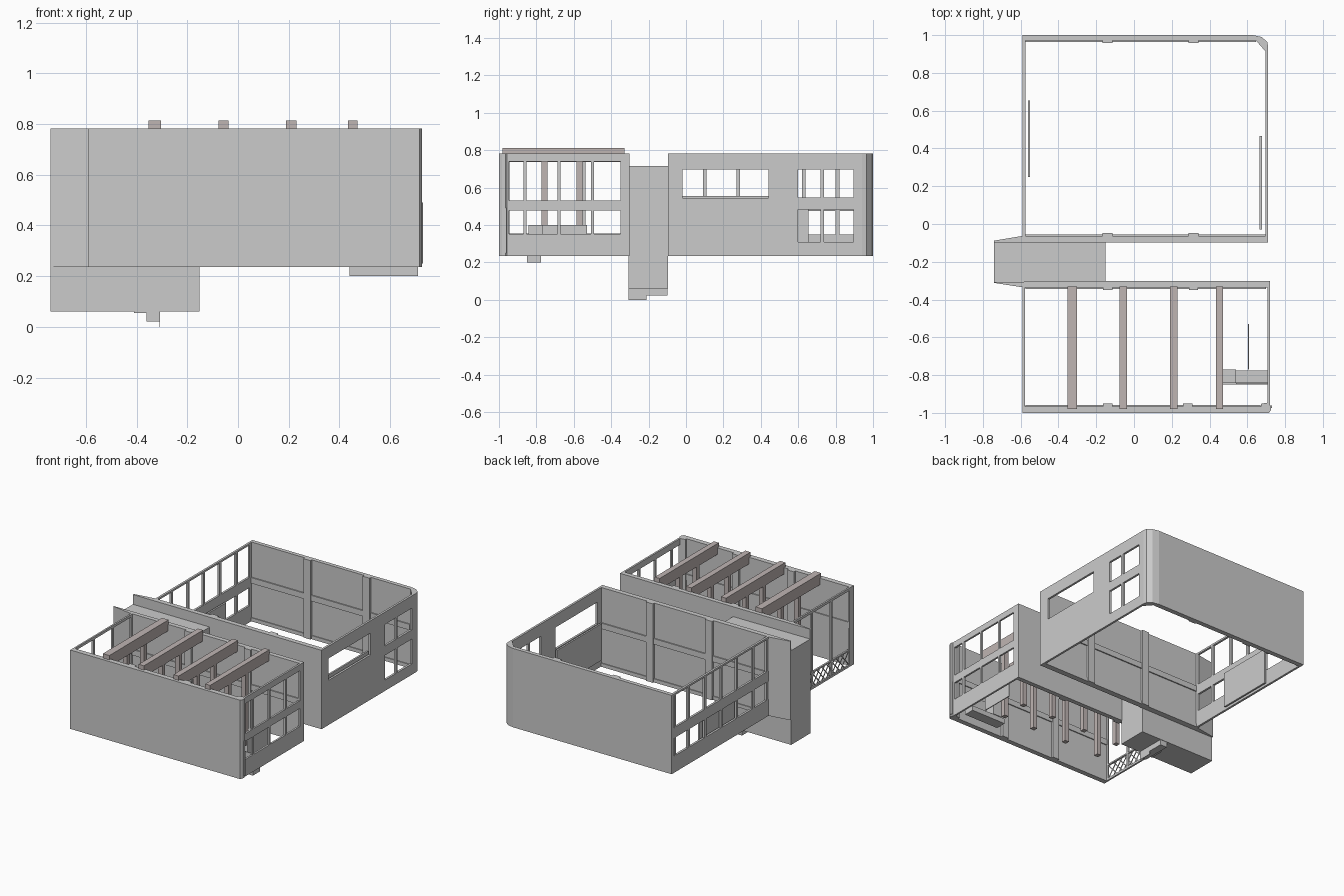
import bpy, bmesh, math
from mathutils import Matrix, Vector

Z0, Z1 = 0.235, 0.783   # bottom and top of the room walls


def finish(bm, name, color=None):
    bmesh.ops.recalc_face_normals(bm, faces=bm.faces)
    mesh = bpy.data.meshes.new(name)
    bm.to_mesh(mesh)
    bm.free()
    ob = bpy.data.objects.new(name, mesh)
    bpy.context.collection.objects.link(ob)
    if color:
        mat = bpy.data.materials.get("timber") or bpy.data.materials.new("timber")
        mat.diffuse_color = color
        mesh.materials.append(mat)
    return ob


def add_box(bm, x0, x1, y0, y1, z0, z1, angle=0):
    c = Vector(((x0 + x1) / 2, (y0 + y1) / 2, (z0 + z1) / 2))
    m = (Matrix.Translation(c) @ Matrix.Rotation(angle, 4, 'X')
         @ Matrix.Diagonal((x1 - x0, y1 - y0, z1 - z0, 1)))
    bmesh.ops.create_cube(bm, size=1, matrix=m)


def boxes(name, items, color=None):
    bm = bmesh.new()
    for it in items:
        add_box(bm, *it)
    return finish(bm, name, color)


def prism(name, pts, z0=Z0, z1=Z1):
    """Extrude a plan outline upwards."""
    bm = bmesh.new()
    face = bm.faces.new([bm.verts.new((x, y, z0)) for x, y in pts])
    ext = bmesh.ops.extrude_face_region(bm, geom=[face])
    bmesh.ops.translate(bm, vec=(0, 0, z1 - z0),
                        verts=[v for v in ext["geom"] if isinstance(v, bmesh.types.BMVert)])
    return finish(bm, name)


def side_wall(name, x0, x1, panels):
    """Wall in the y-z plane made of solid panels around the openings."""
    boxes(name, [(x0, x1, *p) for p in panels])


# --- back room -------------------------------------------------------
prism("back_room_rear_wall", [
    (-0.59, 1), (0.63, 1), (0.675, 0.99), (0.705, 0.965), (0.71, 0.94),
    (0.71, 0.90), (0.695, 0.90), (0.695, 0.915), (0.645, 0.972), (-0.59, 0.972)])
prism("back_room_front_wall", [
    (-0.74, -0.097), (0.71, -0.097), (0.71, -0.063), (-0.59, -0.063), (-0.74, -0.088)])
side_wall("back_room_right_wall", 0.695, 0.71, [
    (-0.07, -0.02, Z0, Z1), (-0.02, 0.44, Z0, 0.545), (-0.02, 0.44, 0.697, Z1),
    (0.44, 0.60, Z0, Z1), (0.60, 0.895, Z0, 0.31), (0.60, 0.895, 0.482, 0.547),
    (0.60, 0.895, 0.697, Z1), (0.718, 0.738, 0.31, 0.482), (0.718, 0.738, 0.547, 0.697),
    (0.895, 0.905, Z0, Z1)])
side_wall("back_room_left_wall", -0.59, -0.575, [
    (-0.07, 0.98, Z0, 0.35), (-0.07, 0.98, 0.475, 0.547), (-0.07, 0.98, 0.77, Z1)]
    + [(y - 0.01, y + 0.01, Z0, Z1) for y in (-0.05, 0.1, 0.28, 0.45, 0.63, 0.81, 0.96)])
boxes("back_room_pilasters", [
    (x - 0.027, x + 0.027, y, y + 0.02, Z0, Z1)
    for x in (-0.14, 0.315) for y in (-0.068, 0.957)])
boxes("back_room_ledges", [
    (-0.575, 0.645, 0.964, 0.974, 0.50, 0.54),
    (-0.575, 0.695, -0.065, -0.055, 0.50, 0.54)])
boxes("back_room_skirting", [
    (-0.575, 0.645, 0.966, 0.974, Z0, 0.26),
    (-0.575, 0.695, -0.065, -0.057, Z0, 0.26)])
boxes("left_wall_board", [(-0.562, -0.55, 0.25, 0.655, 0.24, 0.49)])
boxes("right_wall_board", [(0.665, 0.677, -0.03, 0.465, 0.30, 0.555)])

# --- front room ------------------------------------------------------
prism("front_room_front_wall", [
    (-0.59, -1), (0.715, -1), (0.725, -0.985), (0.725, -0.965),
    (0.71, -0.945), (0.672, -0.952), (0.672, -0.965), (-0.59, -0.965)])
prism("front_room_rear_wall", [
    (-0.74, -0.307), (-0.24, -0.303), (0.72, -0.303), (0.72, -0.335), (-0.59, -0.335),
    (-0.74, -0.312)])
side_wall("front_room_right_wall", 0.707, 0.72, [
    (-0.96, -0.33, Z0, 0.353), (-0.96, -0.33, 0.478, 0.532), (-0.96, -0.33, 0.74, Z1)]
    + [(y - 0.008, y + 0.008, Z0, Z1) for y in (-0.955, -0.86, -0.68, -0.50, -0.342)])
side_wall("front_room_left_frame", -0.59, -0.578, [
    (-0.97, -0.33, Z0, 0.25), (-0.97, -0.33, 0.345, 0.355), (-0.97, -0.33, 0.765, Z1)]
    + [(y - 0.008, y + 0.008, Z0, Z1) for y in (-0.96, -0.755, -0.545, -0.34)])
boxes("front_room_pilasters", [
    (x - 0.025, x + 0.025, y, y + 0.018, Z0, Z1)
    for x, y in ((-0.14, -0.967), (0.285, -0.967), (-0.14, -0.35), (0.315, -0.35))])
boxes("front_room_ledges", [
    (-0.575, 0.67, -0.967, -0.958, 0.50, 0.54),
    (-0.575, 0.70, -0.343, -0.333, 0.50, 0.54)])

# lattice railing below the left glazing
boxes("lattice_railing", [
    (-0.586, -0.582, y - 0.064, y + 0.064, 0.295, 0.301, a)
    for y in [-0.91 + 0.053 * i for i in range(11)]
    for a in (math.radians(48), math.radians(-48))])

# roof beams and the posts that carry them
TIMBER = (0.52, 0.46, 0.45, 1)
beam_x = (-0.328, -0.057, 0.21, 0.453)
boxes("roof_beams", [
    (x - w, x + w, -0.98, -0.33, 0.737, 0.813)
    for x, w in zip(beam_x, (0.025, 0.02, 0.02, 0.019))], TIMBER)
boxes("beam_posts", [
    (x - 0.016, x + 0.016, y - 0.016, y + 0.016, Z0 + 0.005, 0.74)
    for x in beam_x for y in (-0.757, -0.57)], TIMBER)

# counter panel and pedestal by the right wall
boxes("counter_panel", [(0.603, 0.609, -0.77, -0.53, Z0, 0.40)])
boxes("pedestal", [(0.47, 0.54, -0.842, -0.77, Z0, 0.40)])
boxes("low_partition", [(0.54, 0.71, -0.847, -0.84, Z0, 0.35)])
boxes("entry_step", [(0.44, 0.71, -0.85, -0.775, 0.20, Z0)])
boxes("corner_trim", [(0.70, 0.73, -0.975, -0.96, 0.25, 0.49)])

# --- stairwell between the rooms ------------------------------------
boxes("stairwell_roof", [(-0.74, -0.15, -0.308, -0.097, 0.70, 0.715)])
boxes("stairwell_lower_walls", [
    (-0.74, -0.157, -0.308, -0.302, 0.06, 0.25),
    (-0.74, -0.157, -0.103, -0.097, 0.06, 0.25)])
boxes("stairwell_end_walls", [
    (-0.74, -0.735, -0.308, -0.097, 0.06, 0.715),
    (-0.16, -0.152, -0.308, -0.097, 0.06, 0.715)])
boxes("stairwell_floor", [(-0.74, -0.157, -0.308, -0.097, 0.06, 0.066)])
boxes("stairs", [
    (-0.52 + 0.045 * i, -0.475 + 0.045 * i, -0.2, -0.1, 0.09 + 0.018 * i, 0.11 + 0.018 * i)
    for i in range(8)])
boxes("landing", [(-0.735, -0.52, -0.305, -0.1, 0.11, 0.13)])
boxes("stair_base", [
    (-0.36, -0.307, -0.308, -0.1, 0.022, 0.062),
    (-0.41, -0.36, -0.308, -0.21, 0.055, 0.062),
    (-0.31, -0.307, -0.308, -0.21, 0.0, 0.062)])
